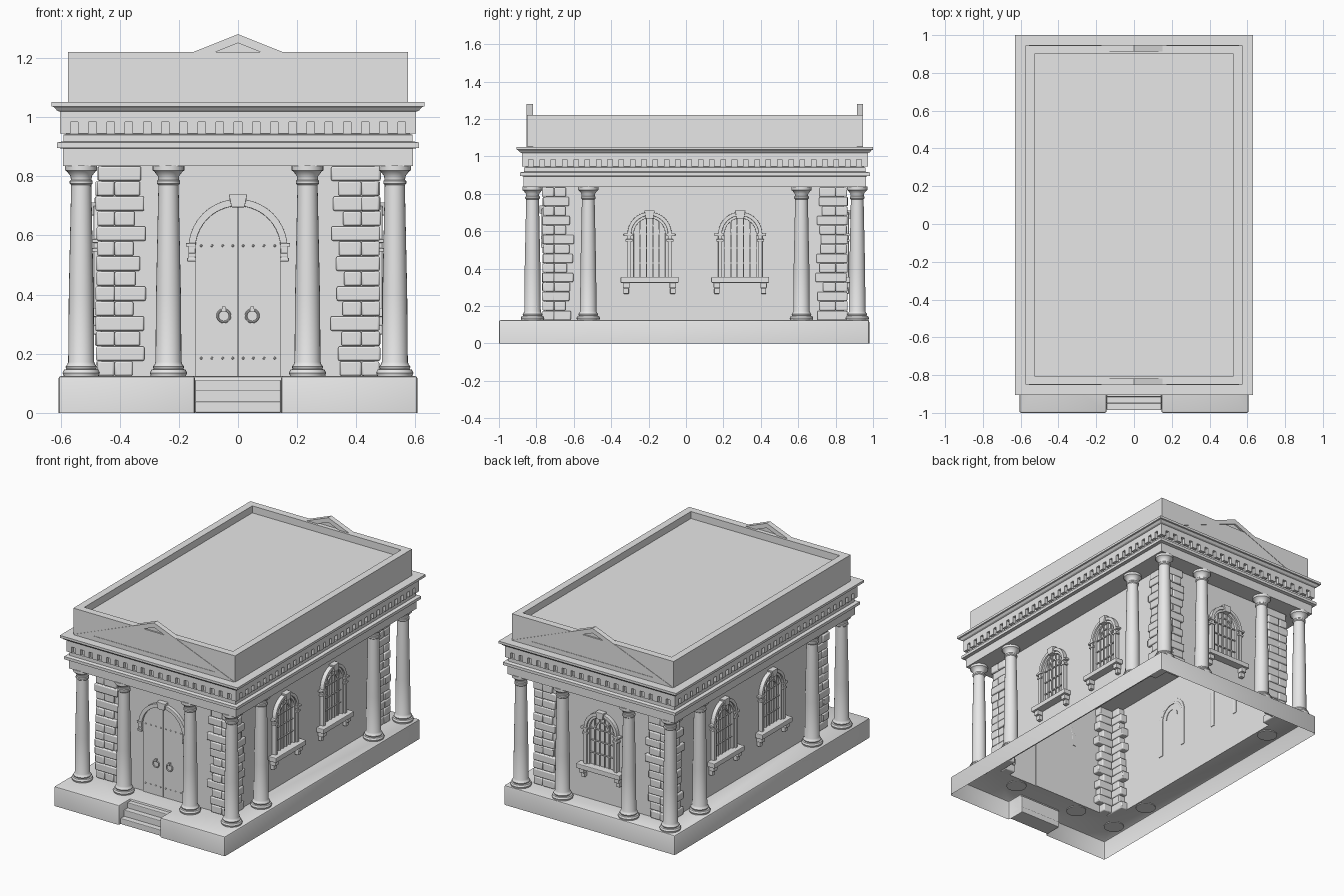
import bpy, bmesh, math, random
from mathutils import Matrix, Vector

random.seed(4)
if "Cube" in bpy.data.objects:
    bpy.data.objects.remove(bpy.data.objects["Cube"])

stone = bpy.data.materials.new("pale grey stone")
stone.use_nodes = True
GREY = (0.8, 0.8, 0.8, 1)
stone.diffuse_color = GREY
stone.node_tree.nodes["Principled BSDF"].inputs["Base Color"].default_value = GREY

YC = 0.0475              # building centre along y
FLOOR, TOP = 0.125, 0.835
WX, WY = 0.462, 0.797    # half sizes of the walls
LONG = 0.3235            # extra half length along y


def finish(bm, name, matrix=Matrix(), bevel=0, smooth=False, fix=True):
    if fix:
        bmesh.ops.recalc_face_normals(bm, faces=bm.faces)
    mesh = bpy.data.meshes.new(name)
    bm.to_mesh(mesh)
    bm.free()
    mesh.materials.append(stone)
    obj = bpy.data.objects.new(name, mesh)
    bpy.context.collection.objects.link(obj)
    obj.matrix_world = matrix
    if bevel:
        mod = obj.modifiers.new("bevel", 'BEVEL')
        mod.width, mod.segments = bevel, 2
    if smooth:
        bpy.ops.object.select_all(action='DESELECT')
        obj.select_set(True)
        bpy.context.view_layer.objects.active = obj
        bpy.ops.object.shade_smooth_by_angle(angle=math.radians(35))
    return obj


def box(bm, lo, hi):
    lo, hi = Vector(lo), Vector(hi)
    size = hi - lo
    m = Matrix.Translation((lo + hi) / 2) @ Matrix.Diagonal((abs(size.x), abs(size.y), abs(size.z), 1))
    return bmesh.ops.create_cube(bm, size=1, matrix=m)["verts"]


def prism(bm, outline, y0, y1):
    # extrude an (x, z) outline along y
    a = [bm.verts.new((x, y0, z)) for x, z in outline]
    b = [bm.verts.new((x, y1, z)) for x, z in outline]
    bm.faces.new(a)
    bm.faces.new(b[::-1])
    for i in range(len(a)):
        j = (i + 1) % len(a)
        bm.faces.new((a[i], b[i], b[j], a[j]))


def lathe(bm, profile, segs=24, matrix=Matrix(), closed=False):
    rings = [[bm.verts.new(matrix @ Vector((r * math.cos(t), r * math.sin(t), z)))
              for t in (math.tau * k / segs for k in range(segs))] for r, z in profile]
    pairs = list(zip(rings, rings[1:] + rings[:1])) if closed else list(zip(rings, rings[1:]))
    for a, b in pairs:
        for k in range(segs):
            n = (k + 1) % segs
            bm.faces.new((a[k], a[n], b[n], b[k]))
    if not closed:
        bm.faces.new(rings[0][::-1])
        bm.faces.new(rings[-1])


def rect_loft(bm, steps):
    # stack of rectangles (half width, height), longer along y
    rings = [[bm.verts.new((sx * h, YC + sy * (h + LONG), z))
              for sx, sy in ((-1, -1), (1, -1), (1, 1), (-1, 1))] for h, z in steps]
    for a, b in zip(rings, rings[1:]):
        for k in range(4):
            n = (k + 1) % 4
            bm.faces.new((a[k], a[n], b[n], b[k]))
    bm.faces.new(rings[0][::-1])
    bm.faces.new(rings[-1])


def arc(r, z, start=0, end=180, n=20):
    return [(r * math.cos(t), z + r * math.sin(t))
            for t in (math.radians(start + (end - start) * i / n) for i in range(n + 1))]


def arch(bm, r_in, r_out, spring, bottom, depth):
    outer = [(r_out, bottom)] + arc(r_out, spring) + [(-r_out, bottom)]
    inner = [(r_in, bottom)] + arc(r_in, spring) + [(-r_in, bottom)]
    prism(bm, outer + inner[::-1], -depth, 0.004)


def facade(x, y, degrees):
    return Matrix.Translation((x, y, 0)) @ Matrix.Rotation(math.radians(degrees), 4, 'Z')


# Hollow plinth with a notch for the steps
bm = bmesh.new()
NX, NY = 0.145, -0.885
outline = [(-0.607, -1), (-NX, -1), (-NX, NY), (NX, NY), (NX, -1), (0.607, -1), (0.607, 0.98), (-0.607, 0.98)]
low = [bm.verts.new((x, y, 0)) for x, y in outline]
high = [bm.verts.new((x, y, FLOOR)) for x, y in outline]
hole = [bm.verts.new((sx * WX, YC + sy * WY, FLOOR)) for sx, sy in ((-1, -1), (1, -1), (1, 1), (-1, 1))]
for i in range(len(low)):
    j = (i + 1) % len(low)
    bm.faces.new((low[i], low[j], high[j], high[i]))
rim = [bm.edges.get((high[i - 1], high[i])) for i in range(len(high))]
rim_hole = [bm.edges.new((hole[i - 1], hole[i])) for i in range(4)]
bmesh.ops.triangle_fill(bm, edges=rim + rim_hole, use_beauty=True)
posts = [bm.edges.get((low[i], high[i])) for i in (0, 1, 4, 5, 6, 7)]
bmesh.ops.recalc_face_normals(bm, faces=bm.faces)
bmesh.ops.bevel(bm, geom=rim + posts, offset=0.01, segments=2, affect='EDGES', profile=0.5)
finish(bm, "plinth", smooth=True)

bm = bmesh.new()
for top, front in ((0.038, -0.985), (0.078, -0.95), (0.112, -0.915)):
    box(bm, (-NX, front, 0 if top < 0.05 else top - 0.045), (NX, NY + 0.01, top))
finish(bm, "front_steps", bevel=0.004)

# Walls, open below
bm = bmesh.new()
box(bm, (-WX, YC - WY, FLOOR), (WX, YC + WY, TOP + 0.005))
bmesh.ops.recalc_face_normals(bm, faces=bm.faces)
bmesh.ops.delete(bm, geom=[f for f in bm.faces if f.normal.z < -0.5], context='FACES')
finish(bm, "walls", fix=False)

# Rough quoins at the four corners
bm = bmesh.new()
ROWS = 14
step = (TOP - FLOOR) / ROWS
for sx in (-1, 1):
    for sy in (-1, 1):
        for row in range(ROWS):
            z0 = FLOOR + row * step
            z1 = z0 + step * 0.97
            for axis in (0, 1):
                out = 0.014 + random.uniform(-0.004, 0.006)
                reach = 0.145 + random.uniform(-0.02, 0.01)
                # alternate rows are split into a header and a stretcher
                cuts = [-out, reach] if (row + axis) % 2 else [-out, 0.045, reach - 0.02]
                for a, b in zip(cuts, cuts[1:]):
                    d = out + random.uniform(-0.003, 0.004)
                    along, across = (a, b - 0.002), (-d, 0.045)
                    xs, ys = (along, across) if axis == 0 else (across, along)
                    box(bm, (sx * (WX - xs[0]), YC + sy * (WY - ys[0]), z0),
                        (sx * (WX - xs[1]), YC + sy * (WY - ys[1]), z1))
finish(bm, "corner_quoins", bevel=0.006, smooth=True)

# Twelve columns
COLUMN = [(.060, .12), (.060, .128), (.063, .135), (.058, .146), (.05, .148), (.053, .156), (.047, .164),
          (.044, .172), (.042, .4), (.034, .77), (.039, .775), (.039, .784), (.035, .788), (.036, .8),
          (.048, .816), (.054, .82), (.054, .838)]
CX, CY = 0.53, 0.868
spots = [(x, y) for x in (-CX, CX) for y in (-CY, -0.57, 0.57, CY)]
spots += [(x, y) for x in (-0.235, 0.235) for y in (-CY, CY)]
for x, y in spots:
    bm = bmesh.new()
    lathe(bm, COLUMN)
    finish(bm, "column", Matrix.Translation((x, YC + y, 0)), smooth=True)

# Entablature and cornice
bm = bmesh.new()
rect_loft(bm, [(.592, TOP), (.592, .893), (.612, .896), (.612, .914), (.59, .918), (.59, .94), (.582, .942),
               (.582, .983), (.602, .983), (.602, 1.018), (.612, 1.022), (.622, 1.034), (.63, 1.036), (.63, 1.051)])
finish(bm, "entablature")

bm = bmesh.new()
for deg, half, dist, count in ((0, .602, .602 + LONG, 20), (90, .602 + LONG, .602, 31)):
    for turn in (0, 180):
        m = Matrix.Translation((0, YC, 0)) @ Matrix.Rotation(math.radians(deg + turn), 4, 'Z')
        for i in range(count):
            x = -half + 0.018 + i * (2 * half - 0.036) / (count - 1)
            verts = box(bm, (x - 0.018, -dist, 0.945), (x + 0.018, -dist + 0.025, 0.985))
            bmesh.ops.transform(bm, matrix=m, verts=verts)
finish(bm, "dentils")

# Parapet with sunken roof
bm = bmesh.new()
rect_loft(bm, [(.574, 1.045), (.574, 1.22), (.528, 1.22), (.528, 1.175)])
finish(bm, "roof_parapet")

# Pediments front and back: frame with a sunken panel
outer = [(-0.578, 1.05), (0.578, 1.05), (0, 1.28)]
inner = [(-0.43, 1.08), (0.43, 1.08), (0, 1.25)]
for name, m in (("front_pediment", facade(0, YC - 0.9, 0)), ("back_pediment", facade(0, YC + 0.9, 180))):
    bm = bmesh.new()
    for i in range(3):
        j = (i + 1) % 3
        prism(bm, [outer[i], outer[j], inner[j], inner[i]], 0, 0.034)
    prism(bm, inner, 0.012, 0.022)
    finish(bm, name, m)

# Arched double door
front = facade(0, YC - WY, 0)
SPRING = 0.555
bm = bmesh.new()
for s in (-1, 1):
    half = [(0.002, FLOOR), (0.144, FLOOR)] + arc(0.144, SPRING, 0, 89.2, 14)
    prism(bm, [(s * x, z) for x, z in half], -0.008, 0.004)
finish(bm, "door_leaves", front)

bm = bmesh.new()
arch(bm, 0.144, 0.168, SPRING, 0.515, 0.022)
for s in (-1, 1):
    for z, w in ((0.512, 0.172), (0.528, 0.168), (0.562, 0.176)):
        box(bm, (s * 0.143, -0.026, z), (s * w, 0, z + 0.012))
prism(bm, [(-0.022, 0.695), (0.022, 0.695), (0.031, 0.738), (-0.031, 0.738)], -0.034, 0)
finish(bm, "door_arch", front, bevel=0.002)

bm = bmesh.new()
ring = [(0.021 + 0.004 * math.cos(t), 0.004 * math.sin(t)) for t in (math.tau * k / 8 for k in range(8))]
for s in (-1, 1):
    lathe(bm, ring, 20, Matrix.Translation((s * 0.048, -0.014, 0.328)) @ Matrix.Rotation(math.pi / 2, 4, 'X'), True)
    box(bm, (s * 0.048 - 0.006, -0.02, 0.343), (s * 0.048 + 0.006, 0, 0.36))
    for z in (0.185, 0.565):
        for x in (0.018, 0.052, 0.088, 0.124):
            bmesh.ops.create_icosphere(bm, subdivisions=1, radius=0.005,
                                       matrix=Matrix.Translation((s * x, -0.009, z)))
finish(bm, "door_hardware", front, smooth=True)

# Arched windows with bars, sill and brackets
WS = 0.585
places = [facade(s * WX, YC + y, s * 90) for s in (-1, 1) for y in (-0.2425, 0.2425)]
places.append(facade(0, YC + WY, 180))
for m in places:
    bm = bmesh.new()
    arch(bm, 0.098, 0.118, WS, 0.35, 0.026)
    arch(bm, 0.084, 0.099, WS, 0.35, 0.016)
    for s in (-1, 1):
        for z, w in ((0.545, 0.128), (0.575, 0.138)):
            box(bm, (s * 0.09, -0.03, z), (s * w, 0, z + 0.012))
    prism(bm, [(-0.02, 0.668), (0.02, 0.668), (0.028, 0.712), (-0.028, 0.712)], -0.035, 0)
    finish(bm, "window_surround", m, bevel=0.002)

    bm = bmesh.new()
    box(bm, (-0.155, -0.052, 0.324), (0.155, 0, 0.355))
    for s in (-1, 1):
        box(bm, (s * 0.107, -0.04, 0.295), (s * 0.142, 0, 0.325))
        box(bm, (s * 0.110, -0.026, 0.265), (s * 0.139, 0, 0.296))
    finish(bm, "window_sill", m, bevel=0.004)

    bm = bmesh.new()
    for x in (-0.051, -0.017, 0.017, 0.051):
        box(bm, (x - 0.003, -0.009, 0.35), (x + 0.003, 0, WS + math.sqrt(0.086 ** 2 - x * x)))
    for z in (0.43, 0.51, WS):
        box(bm, (-0.086, -0.008, z - 0.003), (0.086, 0, z + 0.003))
    arch(bm, 0.046, 0.053, WS, WS - 0.003, 0.008)
    finish(bm, "window_bars", m)
